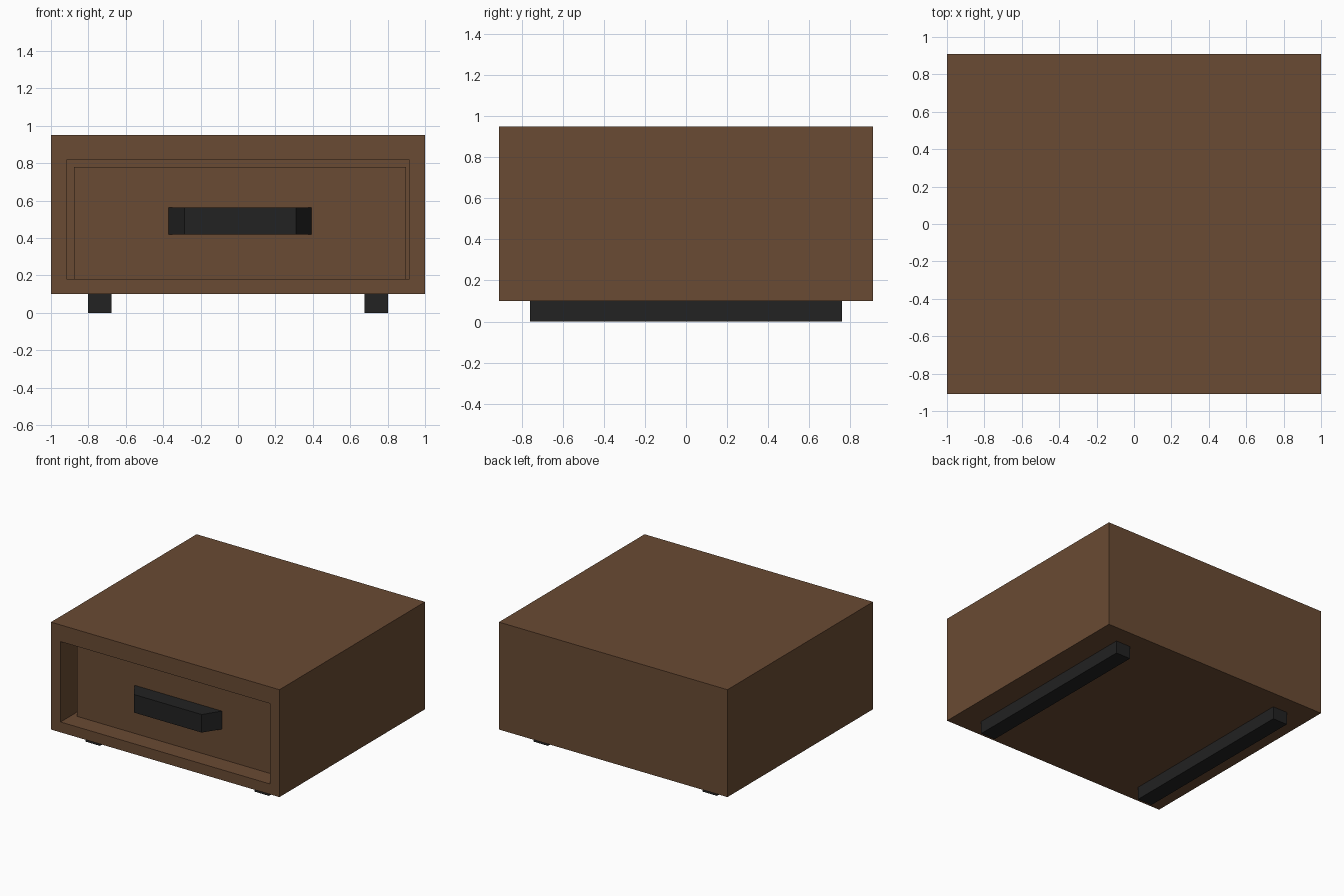
import bpy, bmesh

if "Cube" in bpy.data.objects:
    bpy.data.objects.remove(bpy.data.objects["Cube"])


def material(name, rgb):
    m = bpy.data.materials.new(name)
    m.diffuse_color = (*rgb, 1)
    m.use_nodes = True
    m.node_tree.nodes["Principled BSDF"].inputs["Base Color"].default_value = m.diffuse_color
    return m


wood = material("brown_wood", (0.144, 0.070, 0.033))
black = material("black", (0.016, 0.016, 0.016))


def add_object(name, bm, mat):
    bmesh.ops.recalc_face_normals(bm, faces=bm.faces)
    me = bpy.data.meshes.new(name)
    bm.to_mesh(me)
    bm.free()
    me.materials.append(mat)
    ob = bpy.data.objects.new(name, me)
    bpy.context.collection.objects.link(ob)
    return ob


def box_mesh(x, y, z):
    bm = bmesh.new()
    bmesh.ops.create_cube(bm, size=1)
    for v in bm.verts:
        v.co = [r[0] if c < 0 else r[1] for c, r in zip(v.co, (x, y, z))]
    return bm


# Cabinet: box with a deep opening in its front face
bm = box_mesh((-1, 1), (-0.91, 0.91), (0.10, 0.95))
bm.normal_update()
front = min(bm.faces, key=lambda f: f.calc_center_median().y)
bmesh.ops.inset_region(bm, faces=[front], thickness=0.05)
for v in front.verts:
    v.co.x = 0.916 if v.co.x > 0 else -0.916
    v.co.z = 0.818 if v.co.z > 0.5 else 0.182
hole = bmesh.ops.extrude_discrete_faces(bm, faces=[front])["faces"][0]
for v in hole.verts:
    v.co.y = 0.83
add_object("cabinet", bm, wood)

# Drawer: set back in the opening, resting on its floor
add_object("drawer", box_mesh((-0.876, 0.899), (-0.764, 0.80), (0.182, 0.78)), wood)

# Handle: bar with slanted ends
bm = box_mesh((-0.371, 0.394), (-0.895, -0.764), (0.42, 0.563))
for v in bm.verts:
    if v.co.y < -0.8:
        v.co.x = 0.309 if v.co.x > 0 else -0.286
add_object("handle", bm, black)

# Feet: two runners under the cabinet
for side, x in (("left", (-0.803, -0.676)), ("right", (0.676, 0.803))):
    add_object(side + "_foot", box_mesh(x, (-0.76, 0.76), (0, 0.10)), black)
